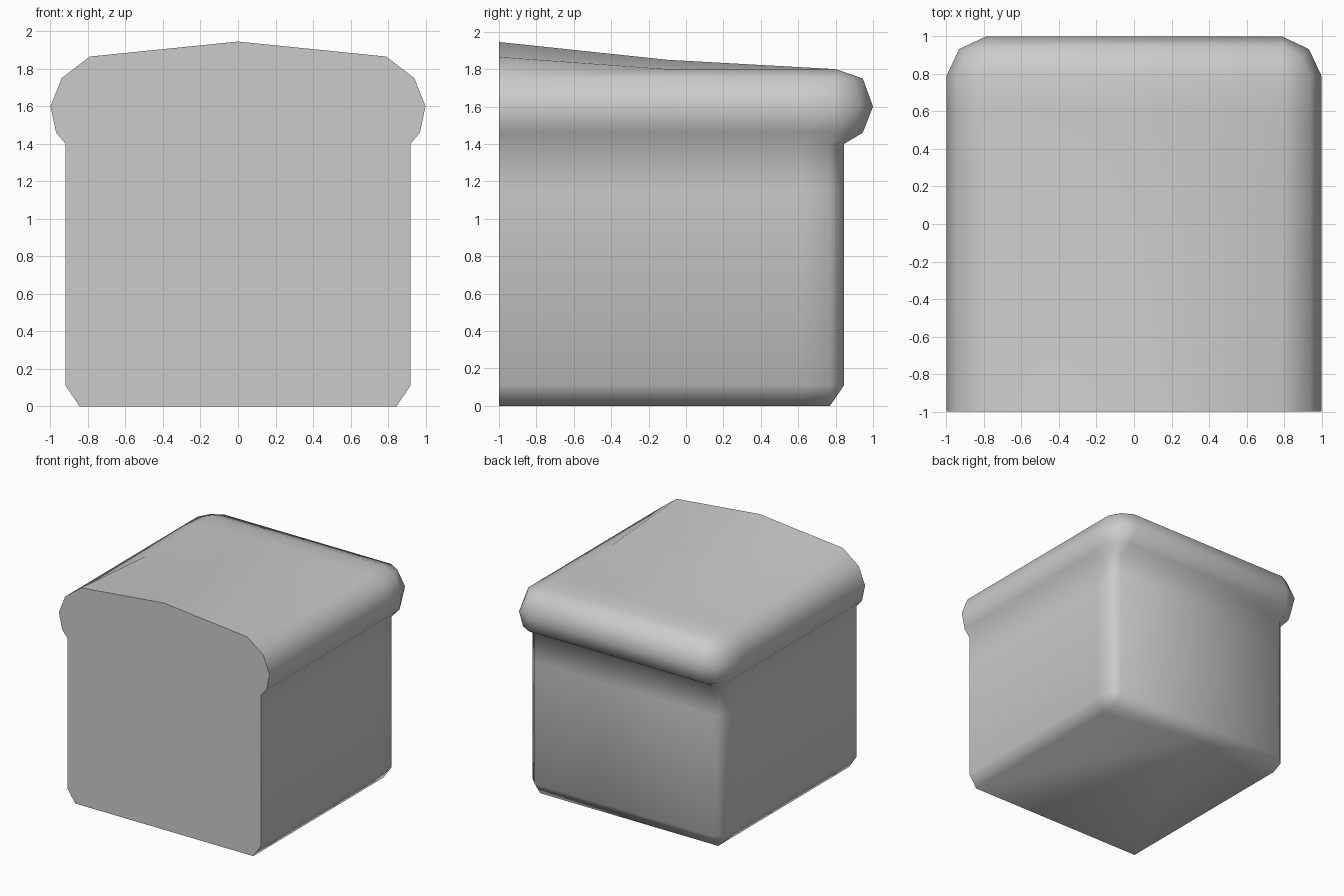
import bpy, bmesh
from math import radians

cube = bpy.data.objects.get("Cube")
if cube:
    bpy.data.objects.remove(cube)

FRONT, MIDDLE, REAR = -1.0, -0.1, 0.62

# height, half width, back depth, corner size, corner roundness
LEVELS = [
    (0.0, 0.845, 0.77, 0.0, 0.5),
    (0.11, 0.92, 0.845, 0.075, 0.5),
    (1.15, 0.92, 0.845, 0.075, 0.5),
    (1.4, 0.92, 0.845, 0.075, 0.5),
    (1.46, 0.97, 0.945, 0.14, 0.36),
    (1.6, 1.0, 1.0, 0.21, 0.32),
    (1.75, 0.94, 0.945, 0.15, 0.36),
    (1.8, 0.79, 0.8, 0.0, 0.5),
]


def outline(z, w, b, r, k):
    """Half outline of one level, from the cut face round to the centre back."""
    plan = [(w, FRONT), (w, MIDDLE), (w, REAR), (w, b - r),
            (w - r * k, b - r * k), (w - r, b), (0, b)]
    return [(x, y, z) for x, y in plan]


bm = bmesh.new()
rings = [[bm.verts.new(p) for p in outline(*level)] for level in LEVELS]
rings[-1][0].co.z = 1.865

# Crust walls and overhanging lip
for low, high in zip(rings, rings[1:]):
    for i in range(len(low) - 1):
        bm.faces.new((low[i], low[i + 1], high[i + 1], high[i]))

# Domed top and flat base, each closed to the centre line
top, base = rings[-1], rings[0]
ridge = [bm.verts.new((0, y, z)) for y, z in
         ((FRONT, 1.945), (MIDDLE, 1.85), (REAR, 1.81))] + [top[-1]]
keel = [bm.verts.new((0, FRONT, 0)), base[-1]]
for i in range(3):
    bm.faces.new((top[i], top[i + 1], ridge[i + 1], ridge[i]))
bm.faces.new([keel[0], keel[1]] + base[3::-1])

# Flat cut face
bm.faces.new([keel[0]] + [ring[0] for ring in rings] + [ridge[0]])

bmesh.ops.remove_doubles(bm, verts=bm.verts, dist=0.0005)
bmesh.ops.recalc_face_normals(bm, faces=bm.faces)
mesh = bpy.data.meshes.new("half_loaf")
bm.to_mesh(mesh)
bm.free()

loaf = bpy.data.objects.new("half_loaf", mesh)
bpy.context.collection.objects.link(loaf)
mirror = loaf.modifiers.new("mirror", 'MIRROR')
mirror.use_clip = True

# Plain grey
grey = bpy.data.materials.new("light_grey")
grey.use_nodes = True
colour = (0.6, 0.6, 0.6, 1)
grey.diffuse_color = colour
grey.node_tree.nodes["Principled BSDF"].inputs["Base Color"].default_value = colour
mesh.materials.append(grey)

# Smooth crust with a crisp cut edge
bpy.ops.object.select_all(action='DESELECT')
loaf.select_set(True)
bpy.context.view_layer.objects.active = loaf
bpy.ops.object.modifier_apply(modifier=mirror.name)
bpy.ops.object.shade_smooth_by_angle(angle=radians(70))
